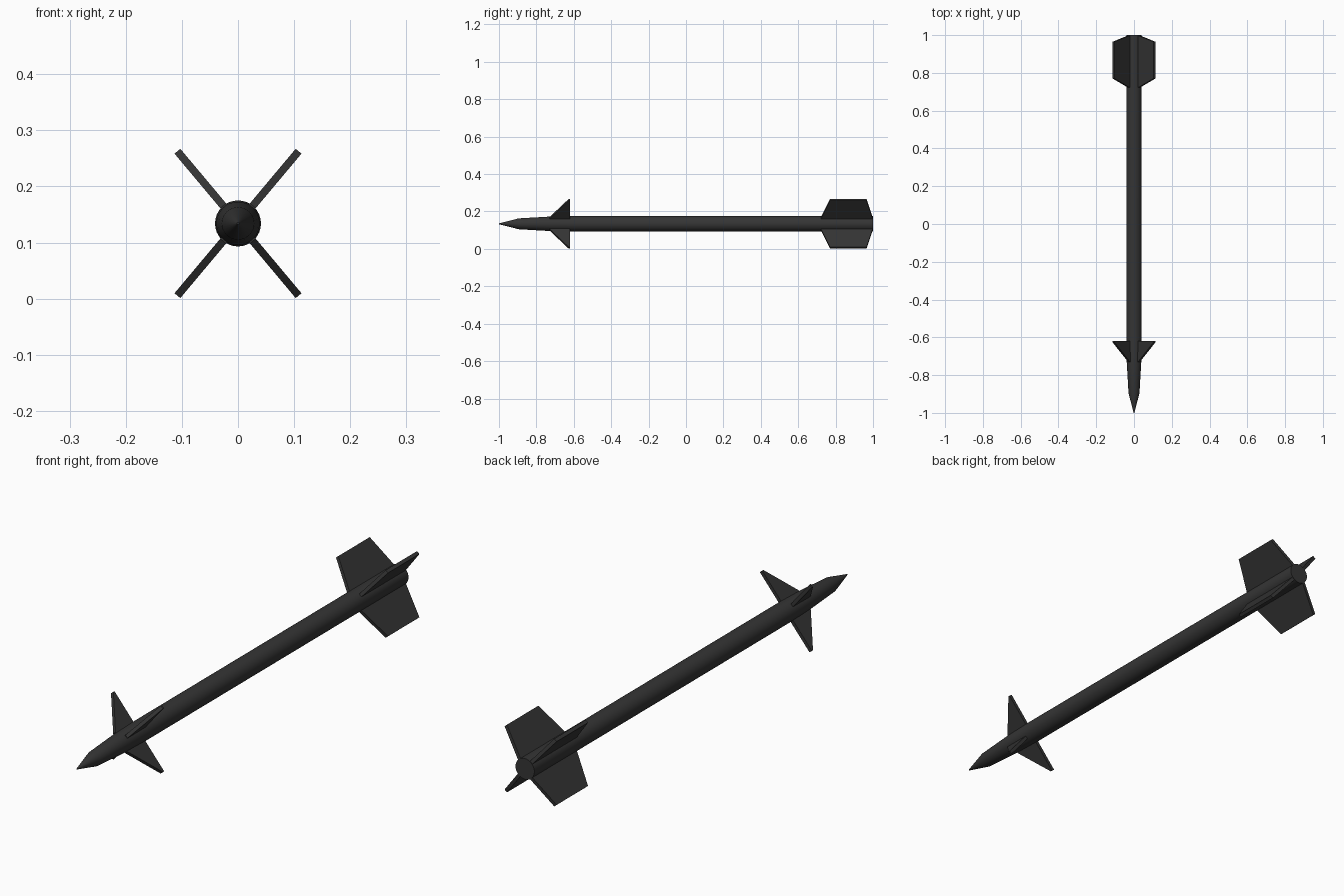
import bpy, bmesh
from math import cos, sin, pi, radians
from mathutils import Vector

if "Cube" in bpy.data.objects:
    bpy.data.objects.remove(bpy.data.objects["Cube"])

AXIS_Z = 0.134
THICK = 0.0135
SPAN = 0.168
SIDES = 32

mat = bpy.data.materials.new("dark_grey")
mat.diffuse_color = (0.035, 0.035, 0.035, 1)
mat.use_nodes = True
mat.node_tree.nodes["Principled BSDF"].inputs["Base Color"].default_value = mat.diffuse_color


def finish(name, bm):
    bmesh.ops.recalc_face_normals(bm, faces=bm.faces)
    mesh = bpy.data.meshes.new(name)
    bm.to_mesh(mesh)
    bm.free()
    mesh.materials.append(mat)
    ob = bpy.data.objects.new(name, mesh)
    bpy.context.collection.objects.link(ob)
    return ob


def lathe(name, profile):
    """Rings of (y, radius) along the long axis, capped at both ends."""
    bm = bmesh.new()
    rings = [[bm.verts.new((r * cos(2 * pi * i / SIDES), y, AXIS_Z + r * sin(2 * pi * i / SIDES)))
              for i in range(SIDES)] for y, r in profile]
    for a, b in zip(rings, rings[1:]):
        for i in range(SIDES):
            j = (i + 1) % SIDES
            bm.faces.new((a[i], a[j], b[j], b[i]))
    bm.faces.new(rings[0])
    bm.faces.new(rings[-1])
    return finish(name, bm)


def fin(name, outline, angle):
    """Flat plate from a (y, distance from axis) outline, turned about the long axis."""
    out = Vector((cos(angle), 0, sin(angle)))
    side = Vector((-sin(angle), 0, cos(angle))) * THICK / 2
    bm = bmesh.new()
    base = [Vector((0, y, AXIS_Z)) + out * d - side for y, d in outline]
    face = bm.faces.new([bm.verts.new(p) for p in base])
    ext = bmesh.ops.extrude_face_region(bm, geom=[face])
    bmesh.ops.translate(bm, vec=side * 2,
                        verts=[v for v in ext["geom"] if isinstance(v, bmesh.types.BMVert)])
    return finish(name, bm)


# Tapered nose and straight tube with a flat tail
body = lathe("body", [(-1.0, 0.002), (-0.895, 0.029), (-0.73, 0.0385), (-0.62, 0.041), (1.0, 0.041)])
bpy.context.view_layer.objects.active = body
body.select_set(True)
bpy.ops.object.shade_smooth_by_angle(angle=radians(30))

# Four front canards and four tail fins in an X layout
canard = [(-0.73, 0.025), (-0.73, 0.041), (-0.627, SPAN), (-0.62, SPAN), (-0.62, 0.025)]
tail = [(0.722, 0.025), (0.722, 0.041), (0.77, SPAN), (0.965, SPAN), (0.998, 0.041), (0.998, 0.025)]
for i, deg in enumerate((50, 130, 230, 310), 1):
    fin(f"front_fin_{i}", canard, radians(deg))
    fin(f"tail_fin_{i}", tail, radians(deg))
